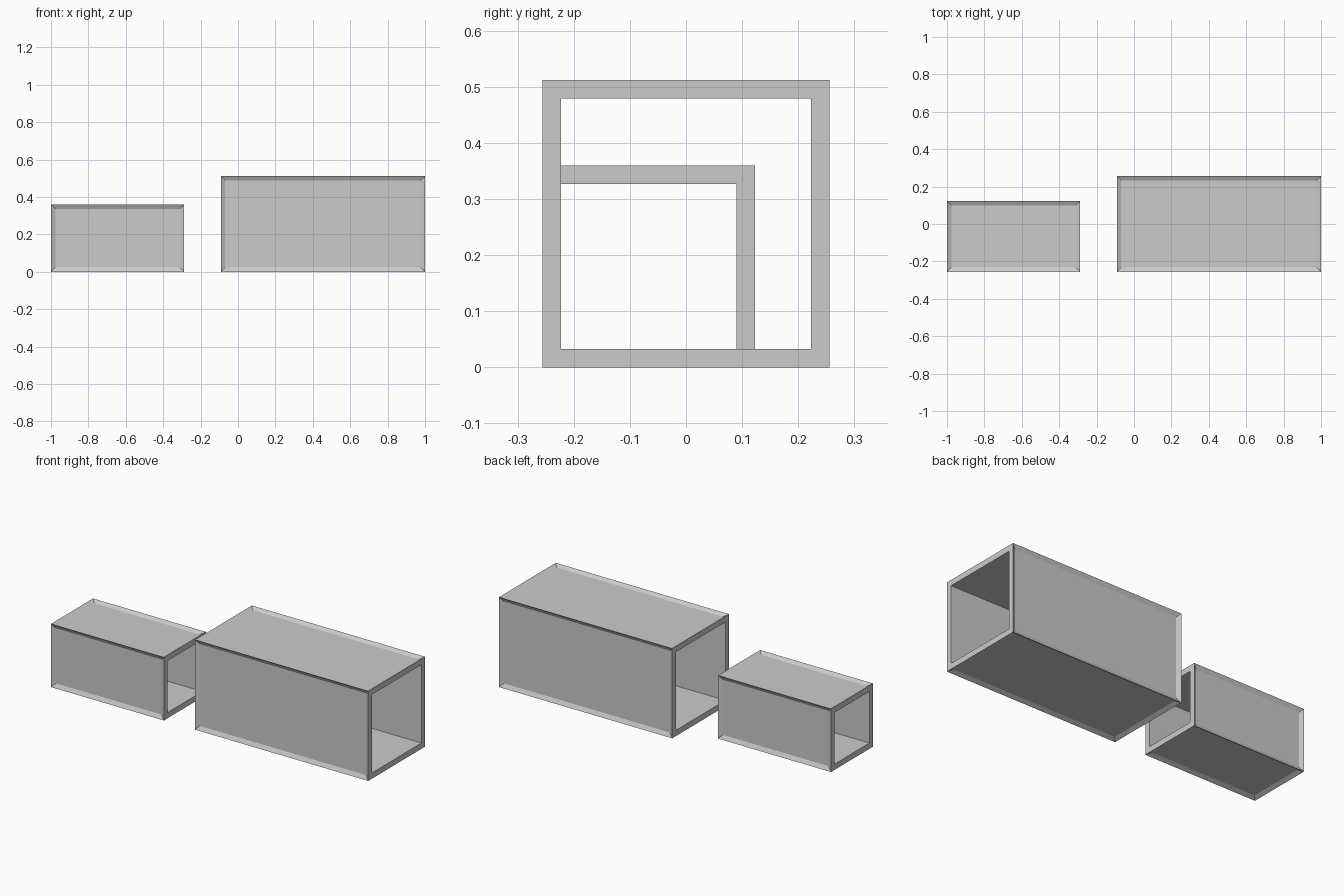
import bpy, bmesh
from mathutils import Vector

if "Cube" in bpy.data.objects:
    bpy.data.objects.remove(bpy.data.objects["Cube"])

FRAME, RECESS, WALL = 0.023, 0.012, 0.033


def open_box(name, lo, hi):
    """Square tube along x with a raised frame around each recessed side panel."""
    lo, hi = Vector(lo), Vector(hi)
    bm = bmesh.new()
    bmesh.ops.create_cube(bm, size=1)
    for v in bm.verts:
        v.co = Vector([(lo[i] + hi[i]) / 2 + v.co[i] * (hi[i] - lo[i]) for i in range(3)])
    bm.normal_update()
    ends = [f for f in bm.faces if abs(f.normal.x) > 0.5]
    sides = [f for f in bm.faces if abs(f.normal.x) < 0.5]
    # recessed panels on the four long sides
    bmesh.ops.inset_individual(bm, faces=sides, thickness=FRAME, depth=-RECESS,
                               use_even_offset=True)
    # end rims, joined by the inner walls
    bmesh.ops.inset_individual(bm, faces=ends, thickness=WALL, use_even_offset=True)
    rim_edges = [e for f in ends for e in f.edges]
    bmesh.ops.delete(bm, geom=ends, context='FACES_ONLY')
    bmesh.ops.bridge_loops(bm, edges=rim_edges)
    bmesh.ops.recalc_face_normals(bm, faces=bm.faces[:])
    mesh = bpy.data.meshes.new(name)
    bm.to_mesh(mesh)
    bm.free()
    bpy.context.collection.objects.link(bpy.data.objects.new(name, mesh))


open_box("large_open_box", (-0.092, -0.256, 0), (1.0, 0.256, 0.512))
open_box("small_open_box", (-1.0, -0.256, 0), (-0.288, 0.123, 0.36))
